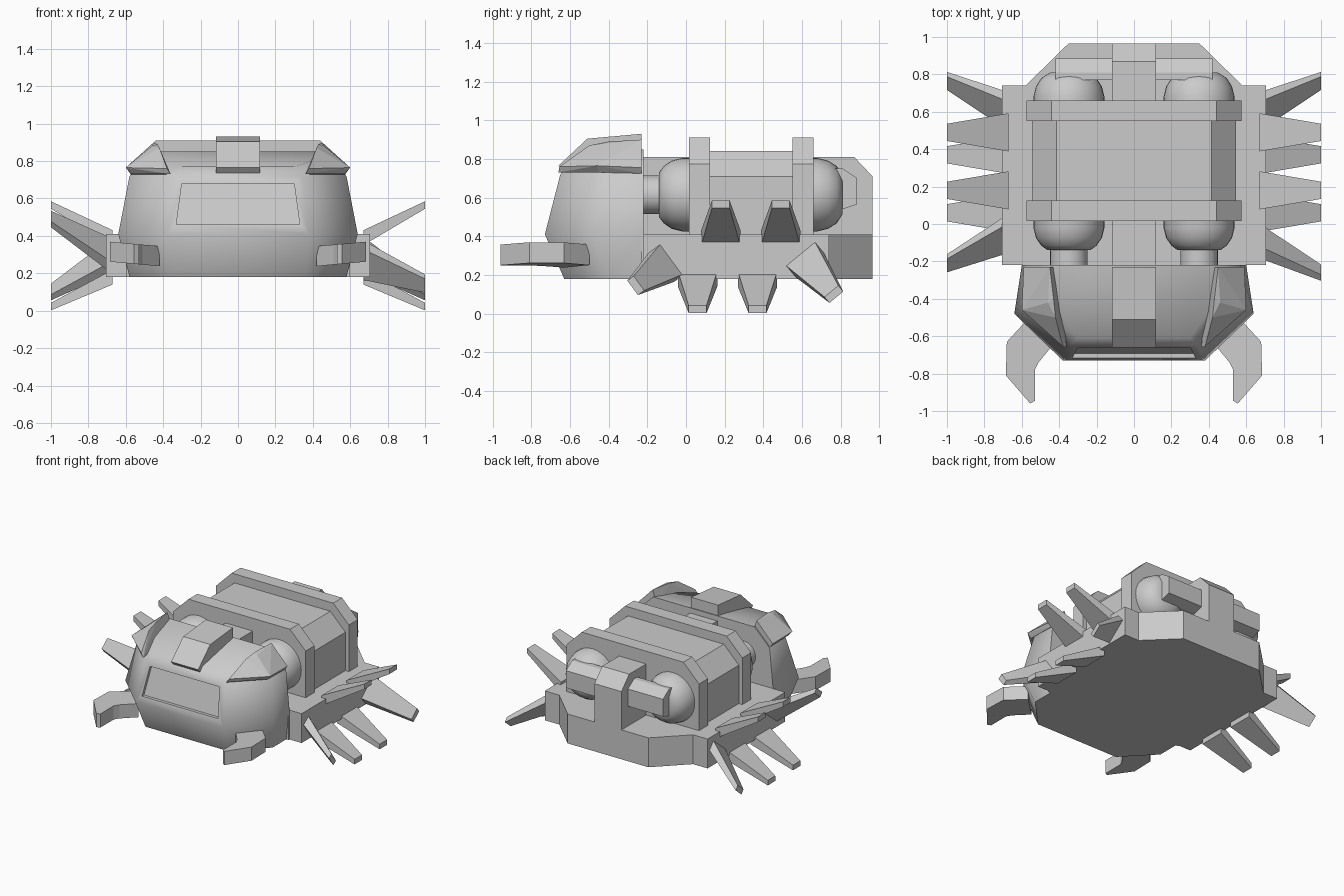
import bpy, bmesh, math
from mathutils import Vector

if "Cube" in bpy.data.objects:
    bpy.data.objects.remove(bpy.data.objects["Cube"])


def finish(name, bm, smooth=None):
    bmesh.ops.recalc_face_normals(bm, faces=bm.faces)
    me = bpy.data.meshes.new(name)
    bm.to_mesh(me)
    bm.free()
    ob = bpy.data.objects.new(name, me)
    bpy.context.collection.objects.link(ob)
    if smooth:
        bpy.ops.object.select_all(action='DESELECT')
        ob.select_set(True)
        bpy.context.view_layer.objects.active = ob
        bpy.ops.object.shade_smooth_by_angle(angle=math.radians(smooth))
    return ob


def loft(name, rings, smooth=None, caps=True):
    bm = bmesh.new()
    vs = [[bm.verts.new(p) for p in r] for r in rings]
    n = len(rings[0])
    for a, b in zip(vs, vs[1:]):
        for i in range(n):
            j = (i + 1) % n
            bm.faces.new((a[i], a[j], b[j], b[i]))
    bm.faces.new(vs[0])
    bm.faces.new(vs[-1])
    return finish(name, bm, smooth)


def hull(name, pts):
    bm = bmesh.new()
    for p in pts:
        bm.verts.new(p)
    bmesh.ops.convex_hull(bm, input=bm.verts)
    bmesh.ops.dissolve_limit(bm, angle_limit=0.02, verts=bm.verts, edges=bm.edges)
    return finish(name, bm)


def box(name, x0, x1, y0, y1, z0, z1):
    return hull(name, [(x, y, z) for x in (x0, x1) for y in (y0, y1) for z in (z0, z1)])


def sym(half):
    return half + [(-x, y, z) for x, y, z in reversed(half)]


# head shell
head = loft("head", [
    sym([(.36, -.63, .18), (.58, -.40, .18), (.58, -.22, .18)]),
    sym([(.38, -.73, .41), (.64, -.48, .41), (.60, -.22, .41)]),
    sym([(.34, -.65, .72), (.58, -.41, .72), (.57, -.22, .72)]),
    sym([(.30, -.61, .77), (.45, -.39, .82), (.44, -.22, .85)])], 50)

# recessed windscreen
win = [(-.33, .46), (.33, .46), (.30, .68), (-.30, .68)]
face_y = lambda z: -.73 + .08 * (z - .41) / .31
cutter = loft("windscreen_cutter", [[(x, -.9, z) for x, z in win],
                                    [(x, face_y(z) + .025, z) for x, z in win]])
cutter.hide_render = True
cutter.hide_viewport = True
mod = head.modifiers.new("windscreen", 'BOOLEAN')
mod.object = cutter
mod.operation = 'DIFFERENCE'
mod.solver = 'EXACT'
if len(head.modifiers) > 1:
    head.modifiers.move(len(head.modifiers) - 1, 0)

# central brow
brow = [(-.66, .765), (-.51, .905), (-.23, .93), (-.23, .80), (-.63, .73)]
loft("centre_brow", [[(x, y, z) for y, z in brow] for x in (-.117, .117)])

# lower hull and rear
plan = [(.60, -.23), (.60, .72), (.35, .965)]
loft("lower_hull", [sym([(x, y, z) for x, y in plan]) for z in (.18, .41)])

# spine with chamfered rear post
spine = [(-.23, .39), (-.23, .81), (.87, .81), (.965, .71), (.965, .39)]
loft("spine", [[(x, y, z) for y, z in spine] for x in (-.117, .117)])


# engine housing and its two flanges
def arch(name, w, top, c, y0, y1):
    prof = [(w, .39), (w, top - c), (w - c, top), (c - w, top), (-w, top - c), (-w, .39)]
    loft(name, [[(x, y, z) for x, z in prof] for y in (y0, y1)])


arch("engine_housing", .545, .84, .13, .05, .62)
arch("front_flange", .575, .91, .135, .015, .125)
arch("rear_flange", .575, .91, .135, .55, .66)


# spikes: flat tapered blades, placed by base and tip in (y, z)
def spike(name, s, base, tip):
    d = (Vector(tip) - Vector(base)).normalized()
    t = Vector((-d.y, d.x))
    rings = []
    for x, c, w, h in ((.67, base, .102, .04), (1.0, tip, .046, .02)):
        ps = [Vector(c) + t * w * a + d * h * b for a, b in ((1, 1), (-1, 1), (-1, -1), (1, -1))]
        rings.append([(s * x, p.x, p.y) for p in ps])
    loft(name, rings)


tank_profile = [(-.25, .10), (-.14, .10), (-.14, .115), (-.115, .148), (-.075, .176), (-.02, .19),
                (.68, .19), (.735, .176), (.78, .148), (.81, .10)]
mandible = [(.42, -.63), (.56, -.50), (.68, -.63), (.685, -.81), (.555, -.96),
            (.53, -.945), (.53, -.78), (.51, -.74)]

for s, side in ((1, "right"), (-1, "left")):
    # corner brow wedge
    hull(side + "_corner_brow", [(s * x, y, z) for x, y, z in (
        (.36, -.66, .73), (.38, -.655, .76), (.42, -.50, .87), (.45, -.23, .90), (.43, -.40, .89),
        (.46, -.42, .88), (.60, -.46, .765), (.57, -.45, .73), (.59, -.23, .755), (.57, -.23, .725),
        (.40, -.23, .75))])
    # side rail
    box(side + "_rail", s * .57, s * .705, -.22, .74, .18, .41)
    # mandible
    loft(side + "_mandible", [[(s * x, y, z + .09 * (x - .42)) for x, y in mandible]
                              for z in (.238, .345)])
    # tank
    n = 32
    loft(side + "_tank", [[(s * .348 + r * math.cos(2 * math.pi * i / n), y,
                            .615 + r * math.sin(2 * math.pi * i / n)) for i in range(n)]
                          for y, r in tank_profile], 40)
    # rear tank clamp
    hull(side + "_tank_clamp", [(s * x, y, z) for x in (.10, .42) for y, z in (
        (.77, .75), (.81, .75), (.885, .70), (.885, .565), (.81, .54), (.77, .54))])
    # blades along the rail
    for i, y in enumerate((.18, .49)):
        spike(f"{side}_upper_spike_{i}", s, (y, .39), (y, .565))
    for i, y in enumerate((.06, .37)):
        spike(f"{side}_lower_spike_{i}", s, (y, .18), (y, .022))
    spike(side + "_rear_spike", s, (.60, .30), (.765, .10))
    if s > 0:
        spike(side + "_front_spike", s, (-.09, .27), (-.26, .145))
    else:
        spike(side + "_front_spike", s, (-.05, .29), (-.21, .49))
